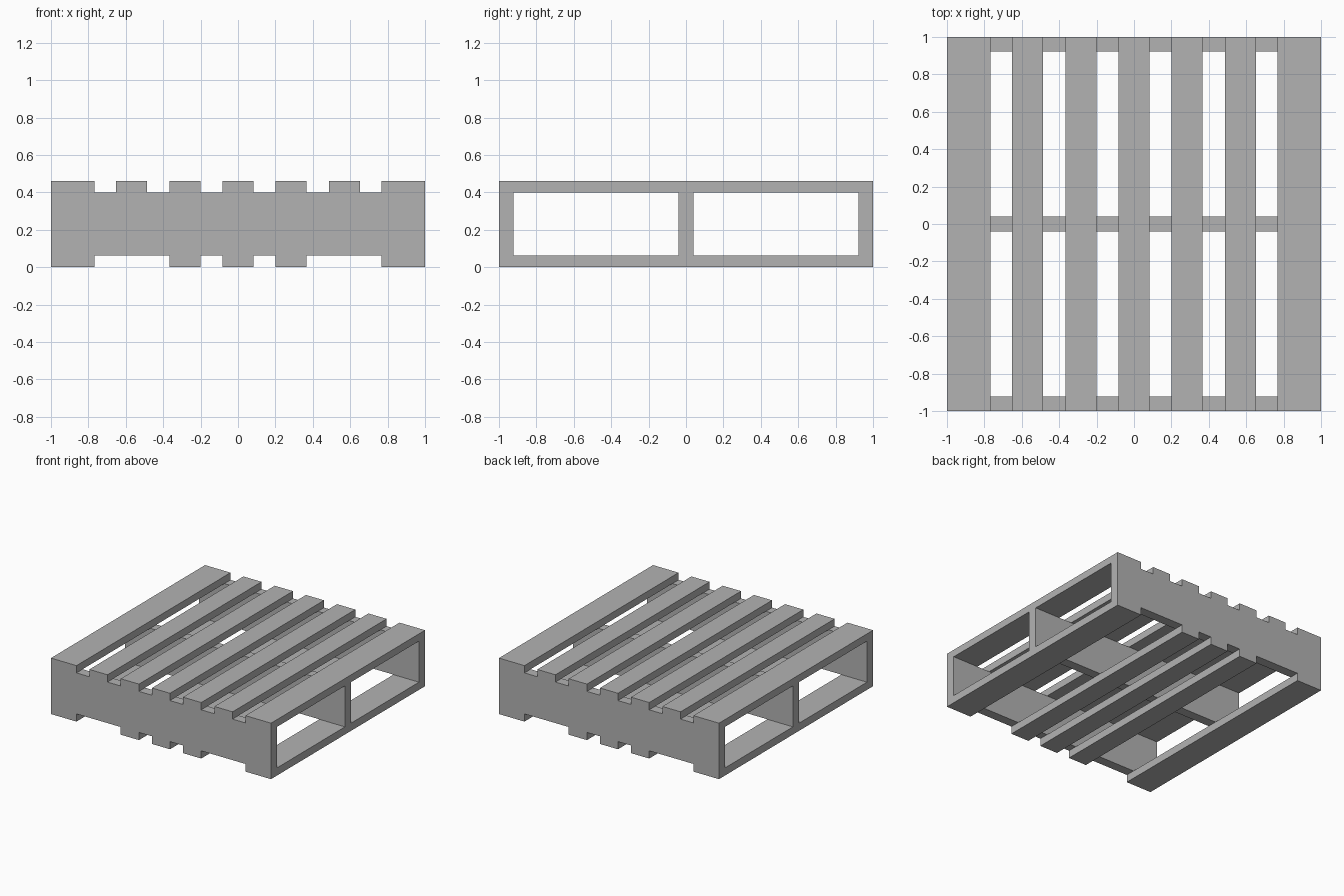
import bpy
import bmesh
from mathutils import Vector

cube = bpy.data.objects.get("Cube")
if cube:
    bpy.data.objects.remove(cube)

# Main dimensions
HEIGHT, LOWER, UPPER = 0.46, 0.063, 0.40
RAIL_INNER, RAIL_HALF = 0.921, 0.04
OUTER = (0.768, 1)
SECOND = (0.486, 0.651)
INNER = (0.2, 0.366)
MIDDLE = (-0.082, 0.082)


def mirrored(span):
    return [span, (-span[1], -span[0])]


parts = []  # each part is an x, y and z range
# Long boards of the top deck
for span in mirrored(OUTER) + mirrored(SECOND) + mirrored(INNER) + [MIDDLE]:
    parts.append((span, (-1, 1), (UPPER, HEIGHT)))
# Long boards of the bottom deck
for span in mirrored(OUTER) + mirrored(INNER) + [MIDDLE]:
    parts.append((span, (-1, 1), (0, LOWER)))
# Upright rails between the decks
for span in mirrored((RAIL_INNER, 1)) + [(-RAIL_HALF, RAIL_HALF)]:
    parts.append(((-1, 1), span, (LOWER, UPPER)))


def seamless_shell(name, parts, material):
    """Fuse touching boxes into one outer skin without inner walls."""
    cuts = [sorted({v for p in parts for v in p[a]}) for a in range(3)]
    filled = set()
    for p in parts:
        rng = [range(cuts[a].index(p[a][0]), cuts[a].index(p[a][1])) for a in range(3)]
        filled |= {(i, j, k) for i in rng[0] for j in rng[1] for k in rng[2]}

    bm = bmesh.new()
    corners = {}

    def corner(key):
        if key not in corners:
            corners[key] = bm.verts.new(Vector([cuts[a][key[a]] for a in range(3)]))
        return corners[key]

    for cell in sorted(filled):
        for axis in range(3):
            u, v = (axis + 1) % 3, (axis + 2) % 3
            for side in (0, 1):
                near = list(cell)
                near[axis] += 2 * side - 1
                if tuple(near) in filled:
                    continue
                ring = []
                for du, dv in ((0, 0), (1, 0), (1, 1), (0, 1)):
                    key = list(cell)
                    key[axis] += side
                    key[u] += du
                    key[v] += dv
                    ring.append(corner(tuple(key)))
                bm.faces.new(ring if side else ring[::-1])

    # Merge flat neighbouring faces
    bmesh.ops.dissolve_limit(bm, angle_limit=0.01, verts=bm.verts[:], edges=bm.edges[:])
    mesh = bpy.data.meshes.new(name)
    bm.to_mesh(mesh)
    bm.free()
    mesh.materials.append(material)
    obj = bpy.data.objects.new(name, mesh)
    bpy.context.collection.objects.link(obj)
    return obj


# Single plain grey
grey = bpy.data.materials.new("plain_grey")
grey.use_nodes = True
colour = (0.45, 0.45, 0.45, 1)
grey.diffuse_color = colour
grey.node_tree.nodes["Principled BSDF"].inputs["Base Color"].default_value = colour

seamless_shell("pallet_frame", parts, grey)
